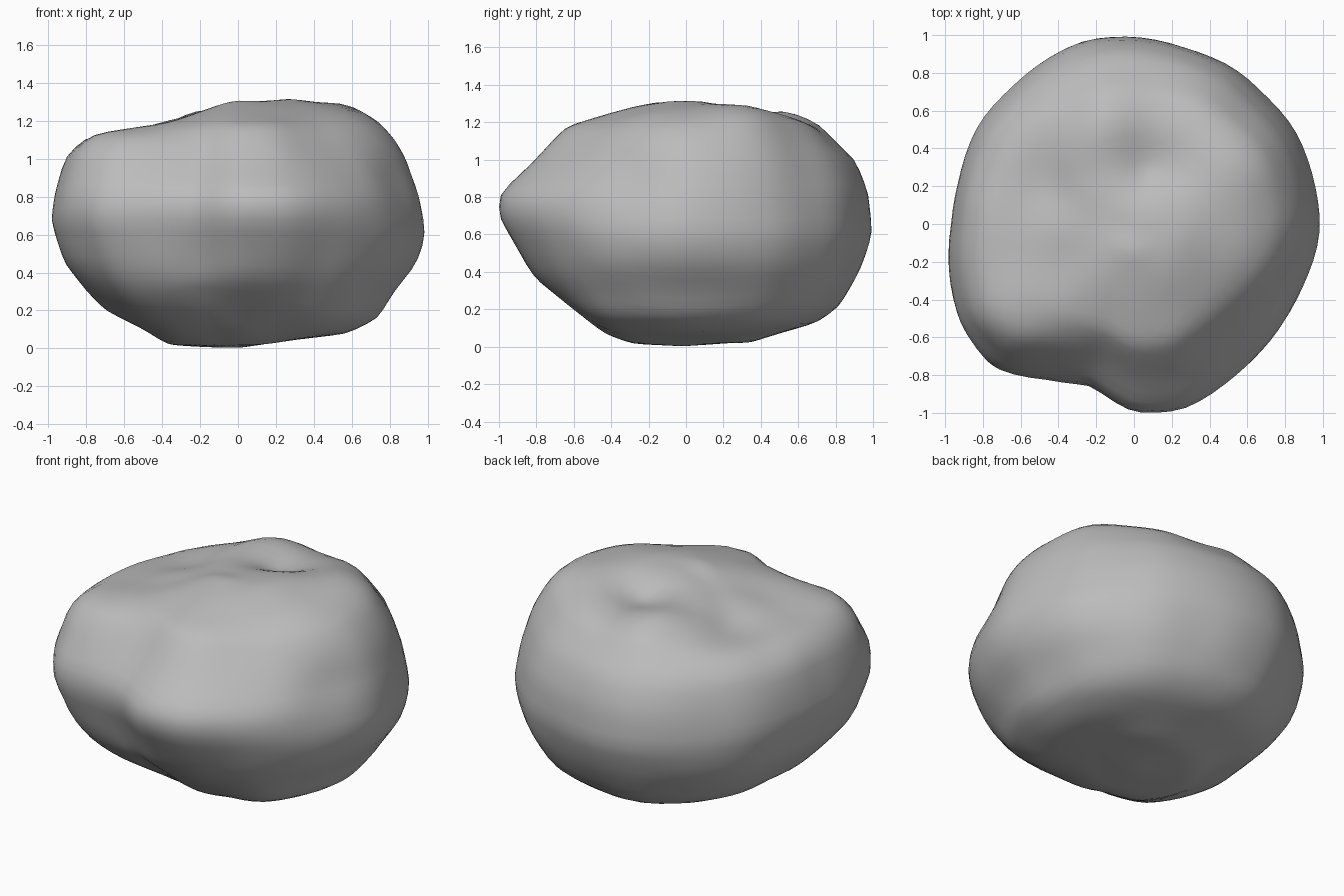
import bpy
import bmesh
from math import atan2, pi, cos, sin, hypot, exp, radians, floor
from mathutils import Vector, noise

cube = bpy.data.objects.get("Cube")
if cube:
    bpy.data.objects.remove(cube, do_unlink=True)

MID = 0.68  # height of the boulder's core

# Plan outline: radius every 15 degrees, counter-clockwise from +x
OUTLINE = [.99, .985, .985, .965, .98, .975, .995, 1.01, .985, .97, .975, .96,
           .97, 1.02, 1.065, 1.07, .95, .885, 1.005, 1.025, .985, .97, .965, .975]

# Side profiles (distance from the axis, height), bottom to top
EAST = [(0, .005), (.3, .045), (.57, .08), (.73, .16), (.82, .3), (.94, .45), (.98, .6),
        (.95, .8), (.88, 1.0), (.82, 1.1), (.74, 1.19), (.6, 1.26), (.28, 1.32), (0, 1.29)]
NORTH = [(0, .005), (.35, .025), (.7, .13), (.82, .22), (.92, .4), (.99, .6),
         (.97, .83), (.9, 1.0), (.7, 1.18), (.53, 1.25), (.35, 1.25), (0, 1.29)]
WEST = [(0, .005), (.37, .015), (.5, .1), (.7, .2), (.8, .3), (.92, .45), (.985, .68),
        (.96, .85), (.91, 1.02), (.8, 1.12), (.6, 1.14), (.4, 1.2), (0, 1.29)]
SOUTH = [(0, .005), (.3, .015), (.43, .07), (.8, .37), (.88, .5), (1.0, .7),
         (.99, .82), (.8, 1.0), (.64, 1.18), (.4, 1.25), (.15, 1.31), (0, 1.29)]
SIDES = [EAST, NORTH, WEST, SOUTH]

# Dents (negative) and bumps: azimuth, elevation, depth, spread
DENTS = [(-20, 14, -.035, .22), (-45, 30, -.045, .32), (75, 56, -.08, .25),
         (30, 40, .05, .25), (60, 38, .03, .25), (105, 44, .04, .22),
         (216, 27, .05, .22), (212, 50, -.02, .22), (155, 42, -.05, .25),
         (240, -25, .05, .35), (-45, -35, .045, .3), (45, -25, .035, .35),
         (140, -20, .025, .35)]


def direction(azimuth, elevation):
    a, e = radians(azimuth), radians(elevation)
    return Vector((cos(a) * cos(e), sin(a) * cos(e), sin(e)))


def profile_point(profile, elevation):
    """Where a ray from the core at this elevation crosses a side profile."""
    dx, dz = cos(elevation), sin(elevation)
    for (r0, z0), (r1, z1) in zip(profile, profile[1:]):
        s0 = r0 * dz - (z0 - MID) * dx
        s1 = r1 * dz - (z1 - MID) * dx
        if s0 * s1 <= 0 and s0 != s1:
            t = s0 / (s0 - s1)
            return Vector((r0 + t * (r1 - r0), z0 + t * (z1 - z0)))
    return Vector(profile[-1] if elevation > 0 else profile[0])


def blend(azimuth, elevation):
    """Mix the two neighbouring side profiles and scale to the outline."""
    quarter = azimuth / (pi / 2) % 4
    i = floor(quarter) % 4
    t = quarter - floor(quarter)
    t = t * t * (3 - 2 * t)
    parts = []
    for profile in (SIDES[i], SIDES[(i + 1) % 4]):
        p = profile_point(profile, elevation)
        parts.append(Vector((p.x / max(r for r, z in profile), p.y)))
    p = parts[0].lerp(parts[1], t)
    step = azimuth / radians(15) % 24
    j = floor(step) % 24
    f = step - floor(step)
    outline = OUTLINE[j] * (1 - f) + OUTLINE[(j + 1) % 24] * f
    # The outline's notches fade towards the top and bottom
    return p.x * (.98 + (outline - .98) * cos(elevation)), p.y


# Boulder: a sphere pulled onto the blended profiles, then dented
bm = bmesh.new()
bmesh.ops.create_icosphere(bm, subdivisions=5, radius=1)
dents = [(direction(a, e), depth, spread) for a, e, depth, spread in DENTS]
for v in bm.verts:
    d = v.co.normalized()
    azimuth = atan2(d.y, d.x)
    radius, z = blend(azimuth, atan2(d.z, hypot(d.x, d.y)))
    push = sum(depth * exp(-((d - c).length / spread) ** 2) for c, depth, spread in dents)
    push += .006 * noise.noise(d * 3.5)
    v.co = Vector((radius * cos(azimuth), radius * sin(azimuth), z)) + d * push

# Soften the seams between profiles
bmesh.ops.smooth_vert(bm, verts=bm.verts, factor=.5,
                      use_axis_x=True, use_axis_y=True, use_axis_z=True)

mesh = bpy.data.meshes.new("boulder")
bm.to_mesh(mesh)
bm.free()
boulder = bpy.data.objects.new("boulder", mesh)
bpy.context.collection.objects.link(boulder)

# Plain grey stone
stone = bpy.data.materials.new("grey stone")
stone.use_nodes = True
stone.diffuse_color = (.5, .5, .5, 1)
stone.node_tree.nodes["Principled BSDF"].inputs["Base Color"].default_value = (.5, .5, .5, 1)
mesh.materials.append(stone)

bpy.ops.object.select_all(action="DESELECT")
boulder.select_set(True)
bpy.context.view_layer.objects.active = boulder
bpy.ops.object.shade_smooth_by_angle(angle=radians(35))
